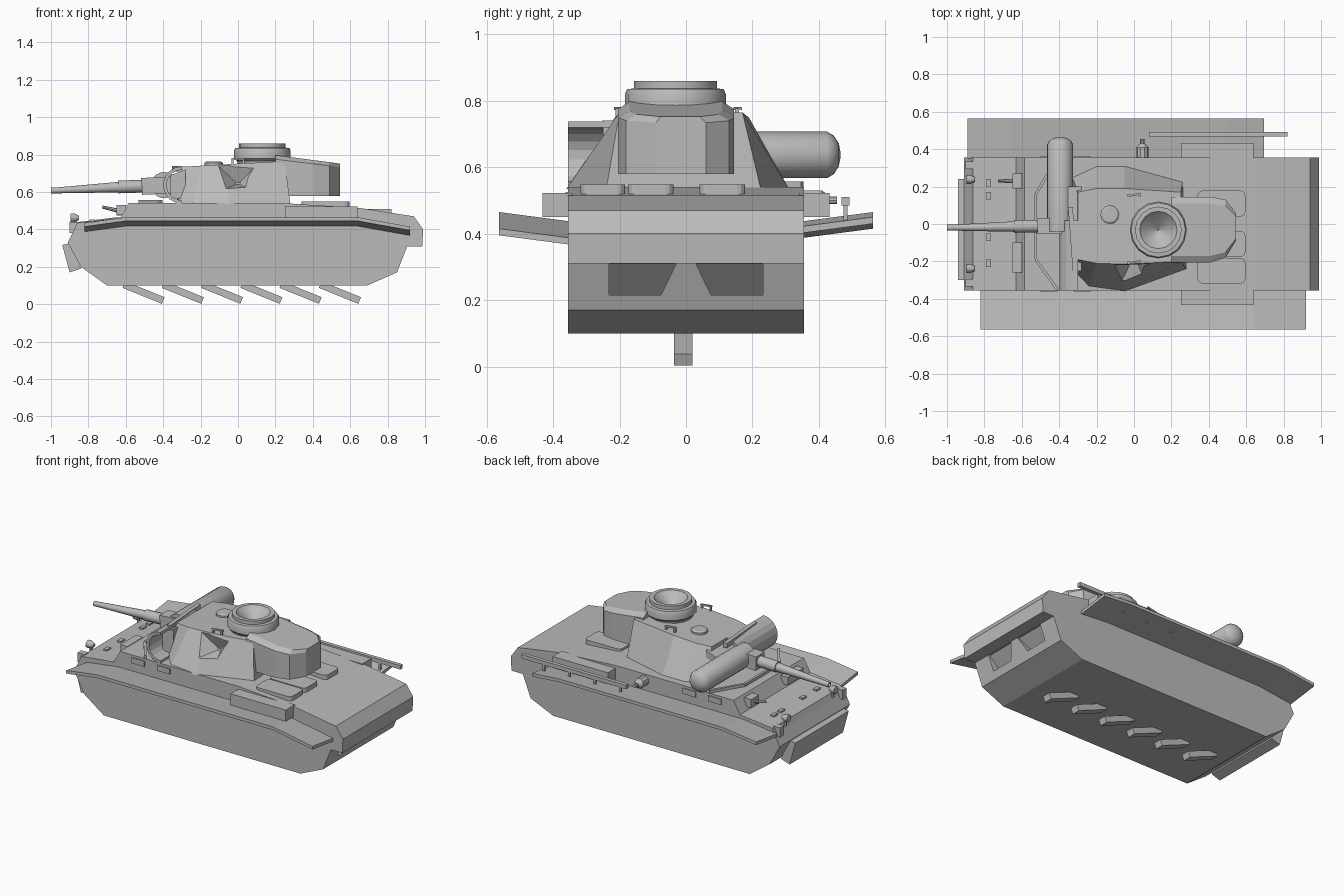
import bpy, bmesh, math
from mathutils import Vector, Matrix

if "Cube" in bpy.data.objects:
    bpy.data.objects.remove(bpy.data.objects["Cube"], do_unlink=True)

grey = bpy.data.materials.new("plain_grey")
grey.use_nodes = True
GREY = (0.5, 0.5, 0.5, 1)
grey.diffuse_color = GREY
grey.node_tree.nodes["Principled BSDF"].inputs["Base Color"].default_value = GREY


def finish(name, bm, smooth=False):
    bmesh.ops.recalc_face_normals(bm, faces=bm.faces)
    mesh = bpy.data.meshes.new(name)
    bm.to_mesh(mesh)
    bm.free()
    mesh.materials.append(grey)
    ob = bpy.data.objects.new(name, mesh)
    bpy.context.collection.objects.link(ob)
    if smooth:
        bpy.ops.object.select_all(action='DESELECT')
        ob.select_set(True)
        bpy.context.view_layer.objects.active = ob
        bpy.ops.object.shade_smooth_by_angle(angle=math.radians(35))
    return ob


def loft(name, rings, smooth=False):
    """Skin matching rings of points and cap both ends."""
    bm = bmesh.new()
    rows = [[bm.verts.new(p) for p in ring] for ring in rings]
    n = len(rows[0])
    for a, b in zip(rows, rows[1:]):
        for i in range(n):
            bm.faces.new((a[i], a[(i + 1) % n], b[(i + 1) % n], b[i]))
    bm.faces.new(rows[0])
    bm.faces.new(rows[-1])
    return finish(name, bm, smooth)


def side_prism(name, profile, y0, y1):
    return loft(name, [[(x, y, z) for x, z in profile] for y in (y0, y1)])


def box(name, lo, hi, bevel=0):
    bm = bmesh.new()
    lo, hi = Vector(lo), Vector(hi)
    bmesh.ops.create_cube(bm, size=1, matrix=Matrix.Translation((lo + hi) / 2)
                          @ Matrix.Diagonal((*(hi - lo), 1)))
    if bevel:
        upright = [e for e in bm.edges if abs(e.verts[0].co.z - e.verts[1].co.z) > 1e-5]
        bmesh.ops.bevel(bm, geom=upright, offset=bevel, segments=3, affect='EDGES', profile=0.5)
    return finish(name, bm)


def frame(p, q):
    p, q = Vector(p), Vector(q)
    turn = (q - p).to_track_quat('Z', 'Y').to_matrix().to_4x4()
    return Matrix.Translation(p) @ turn, (q - p).length


def bar(name, p, q, wide, high):
    """Square-ended bar from p to q; high is measured across its upright side."""
    d = (Vector(q) - Vector(p)).normalized()
    side = d.cross(Vector((0, 0, 1))).normalized()
    up = side.cross(d) * high / 2
    side = side * wide / 2
    corners = (side + up, up - side, -side - up, side - up)
    return loft(name, [[Vector(e) + c for c in corners] for e in (p, q)])


def lathe(name, p, q, profile, sides=16, smooth=True):
    """Round part along p to q; profile holds (radius, distance) pairs."""
    m, _ = frame(p, q)
    rings = [[m @ Vector((r * math.cos(t), r * math.sin(t), h))
              for t in (2 * math.pi * i / sides for i in range(sides))] for r, h in profile]
    return loft(name, rings, smooth)


def cut(target, cutter):
    cutter.hide_render = True
    mod = target.modifiers.new("cut", 'BOOLEAN')
    mod.operation, mod.solver, mod.object = 'DIFFERENCE', 'EXACT', cutter
    bpy.ops.object.select_all(action='DESELECT')
    target.select_set(True)
    bpy.context.view_layer.objects.active = target
    bpy.ops.object.modifier_apply(modifier="cut")
    bpy.data.objects.remove(cutter, do_unlink=True)


# Hull with raised fighting compartment and sloping engine deck
hull = side_prism("hull", [
    (-.91, .33), (-.84, .20), (-.70, .10), (.69, .10), (.85, .17), (.905, .31), (.985, .31),
    (.99, .40), (.94, .47), (.65, .515), (.25, .54), (-.585, .54), (-.63, .46), (-.86, .435),
    (-.875, .40)], -.355, .355)

# Rear recesses under the overhang
for s in (-1, 1):
    low = [(.8, s * .232, .215), (1, s * .232, .215), (1, s * .075, .215), (.8, s * .075, .215)]
    high = [(.895, s * .232, .309), (1, s * .232, .309), (1, s * .03, .309), (.895, s * .03, .309)]
    cut(hull, loft("recess_cutter", [low, high]))

# Nose plate
side_prism("nose_plate", [(-.94, .317), (-.90, .17), (-.84, .19), (-.88, .33)], -.30, .24)

# Fenders rise outwards and dip at both ends
for name, s, stations in (
        ("right_fender", -1, [(-.82, .435), (-.6, .465), (.64, .465), (.92, .415)]),
        ("left_fender", 1, [(-.89, .435), (-.65, .465), (.5, .465), (.695, .45)])):
    loft(name, [[(x, s * .35, z - .028), (x, s * .563, z), (x, s * .563, z - .02),
                 (x, s * .35, z - .048)] for x, z in stations])
    # Air intake box above the fender
    box("intake_box", (.25, min(s * .34, s * .432), .45), (.64, max(s * .34, s * .432), .522))

# Engine deck hatches
for y0, y1 in ((.04, .178), (-.175, -.037), (-.318, -.183)):
    box("deck_hatch", (.34, y0, .51), (.595, y1, .548), .025)

# Splash ridge in front of the turret
ridge = [(-.41, .35), (-.525, .16), (-.525, -.19), (-.41, -.35)]
for (xa, ya), (xb, yb) in zip(ridge, ridge[1:]):
    bar("splash_ridge", (xa, ya, .545), (xb, yb, .545), .015, .025)

# Turret body
def roof(x):
    return .735 + (x + .3) * .055

base = [(-.33, .25), (-.2, .31), (-.05, .31), (.26, .225),
        (.28, -.24), (-.05, -.36), (-.24, -.335), (-.32, -.25)]
top = [(-.30, .17), (-.2, .19), (-.05, .19), (.25, .17),
       (.25, -.2), (-.05, -.215), (-.2, -.21), (-.30, -.19)]
turret = loft("turret", [[(x, y, .535) for x, y in base], [(x, y, roof(x)) for x, y in top]])

# Dished side door
cut(turret, loft("door_cutter", [
    [(-.11, -.40, .60), (.1, -.40, .60), (.1, -.22, .745), (-.11, -.22, .745)],
    [(-.01, -.19, .64), (.01, -.19, .64), (.01, -.185, .65), (-.01, -.185, .65)]]))

# Turret rear bin with rounded back
outline = [(.2, -.205), (.41, -.205), (.49, -.18), (.545, -.09), (.545, .06),
           (.49, .13), (.41, .145), (.2, .145)]
loft("turret_bin", [[(x, y, .58) for x, y in outline],
                    [(x, y, .775 - (x - .2) * .12) for x, y in outline],
                    [(x, -.03 + (y + .03) * .8, .797 - (x - .2) * .13) for x, y in outline]])

# Cupola with funnel-shaped opening
lathe("cupola", (.13, -.032, .74), (.13, -.032, 1),
      [(.13, 0), (.135, .025), (.152, .04), (.152, .08), (.145, .095), (.125, .097),
       (.125, .12), (.1, .12), (.088, .105), (.004, .045)], 16)

# Roof vent and lifting handles
lathe("roof_vent", (-.13, .05, .73), (-.13, .05, 1), [(.05, 0), (.05, .025), (.04, .032)], 12)
for y in (.148, -.212):
    z = roof(0)
    bar("handle_grip", (-.035, y, z + .025), (.035, y + .015, z + .025), .01, .01)
    for x in (-.03, .03):
        box("handle_post", (x - .005, y, z - .03), (x + .005, y + .012, z + .025))

# Cross tube with domed end
lathe("cross_tube", (-.395, -.04, .637), (-.395, 1, .637),
      [(.07, 0), (.07, .465), (.058, .485), (.035, .5), (.008, .505)], 20)

# Curved mantlet shell
arc = [math.radians(a) for a in range(90, 271, 20)]
shell = [(-.30 + .1 * math.cos(a), .637 + .1 * math.sin(a)) for a in arc]
shell += [(-.30 + .082 * math.cos(a), .637 + .082 * math.sin(a)) for a in reversed(arc)]
side_prism("mantlet_shell", shell, -.355, .02)
side_prism("mantlet_core", [(-.36, .57), (-.36, .69), (-.28, .72), (-.28, .56)], -.25, .2)
bar("mantlet_strip", (-.34, .09, .725), (-.315, -.25, .725), .025, .03)

# Gun: recoil block, sleeve and tapering barrel
bar("recoil_block", (-.515, -.012, .63), (-.36, -.01, .637), .085, .09)
lathe("gun_sleeve", (-.64, -.013, .627), (-.40, -.01, .635), [(.034, 0), (.034, .2)], 12)
lathe("gun_barrel", (-1, -.02, .607), (-.6, -.013, .628),
      [(.01, .03), (.012, 0), (.016, 0), (.016, .04), (.029, .39)], 12)

# Hull gun and driver visor
box("hull_gun_mount", (-.65, .19, .475), (-.60, .27, .53))
lathe("hull_gun", (-.725, .23, .52), (-.62, .23, .495), [(.008, 0), (.012, .1)], 8)
box("driver_visor", (-.65, -.26, .48), (-.60, -.10, .53))
for s in (-1, 1):
    for x in (-.5, -.32):
        box("side_visor", (x, s * .357 - .005, .49), (x + .09, s * .357 + .005, .525))

# Nose lamps and tow brackets
for s in (-1, 1):
    box("tow_bracket", (-.90, s * .315 - .02, .38), (-.85, s * .315 + .02, .44))
    lathe("lamp_post", (-.87, s * .238, .41), (-.87, s * .238, 1), [(.01, 0), (.01, .05)], 8)
    lathe("nose_lamp", (-.895, s * .238, .462), (0, s * .238, .462),
          [(.024, 0), (.024, .02), (.012, .045)], 10)
for y in (.22, .15, -.07, -.21):
    box("deck_hinge", (-.79, y - .02, .43), (-.765, y + .02, .454))

# Stowed rod on posts
box("stowed_rod", (.08, .468, .485), (.82, .492, .51))
for x in (.12, .3, .48, .66):
    box("rod_post", (x, .474, .43), (x + .015, .486, .49))

# Side lamp on the fender
lathe("side_lamp", (.045, .35, .5), (.045, 1, .5),
      [(.032, .0), (.032, .06), (.012, .08), (.012, .105)], 10)

# Slanted belly slats
for i in range(6):
    x = -.61 + i * .21
    bar("belly_slat", (x, -.008, .105), (x + .21, -.008, .02), .055, .038)
